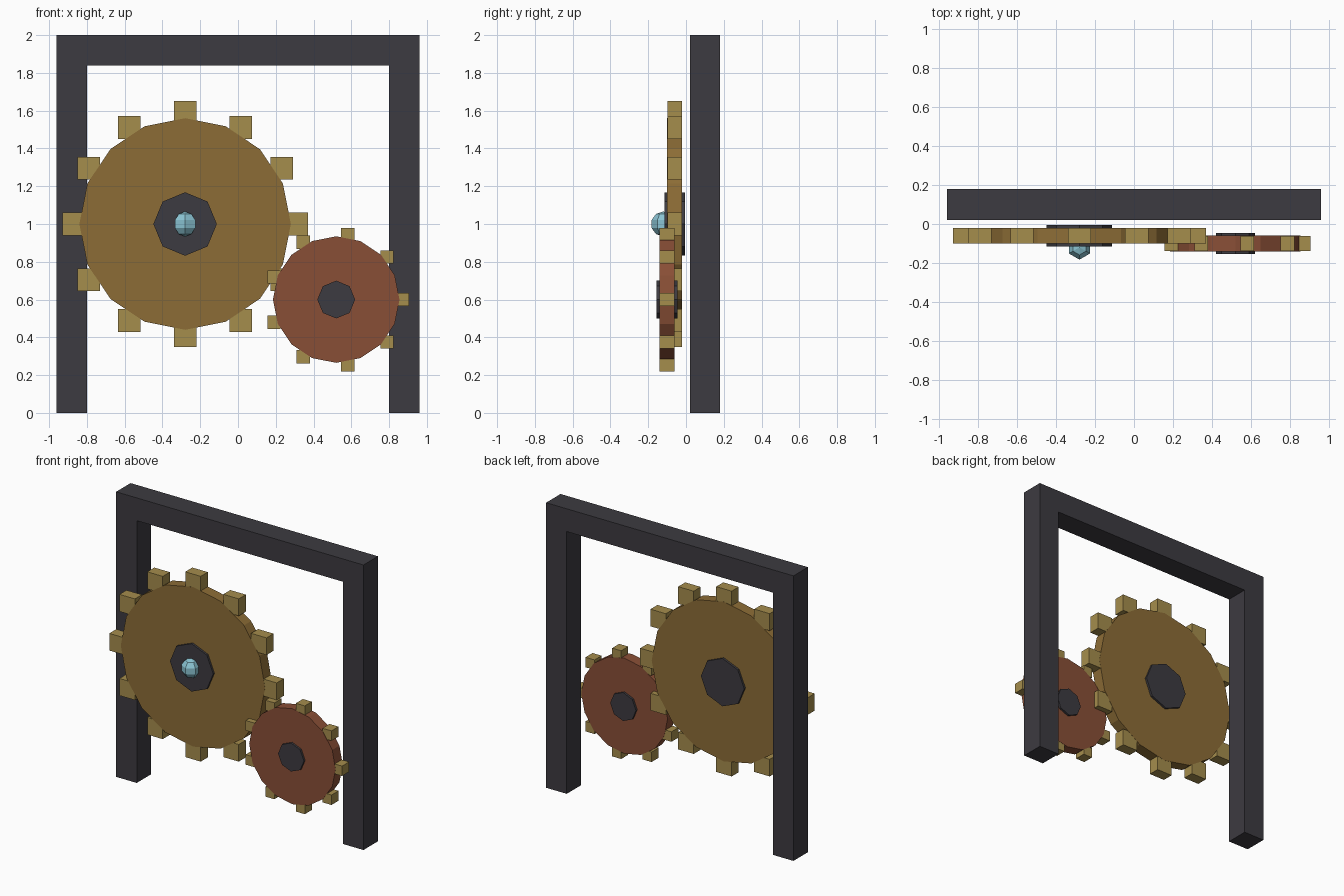
import bpy
import bmesh
from math import cos, sin, pi, radians
from mathutils import Matrix, Vector

cube = bpy.data.objects.get("Cube")
if cube:
    bpy.data.objects.remove(cube, do_unlink=True)


def material(name, rgb):
    mat = bpy.data.materials.new(name)
    mat.use_nodes = True
    mat.diffuse_color = (*rgb, 1)
    bsdf = next(n for n in mat.node_tree.nodes if n.type == "BSDF_PRINCIPLED")
    bsdf.inputs["Base Color"].default_value = (*rgb, 1)
    return mat


iron = material("dark iron", (0.046, 0.043, 0.052))
brass = material("aged brass", (0.265, 0.152, 0.037))
tooth_gold = material("pale brass", (0.376, 0.266, 0.073))
copper = material("copper", (0.25, 0.078, 0.037))
crystal = material("pale blue crystal", (0.26, 0.56, 0.66))


def finish(name, bm, mat):
    bmesh.ops.recalc_face_normals(bm, faces=bm.faces)
    mesh = bpy.data.meshes.new(name)
    bm.to_mesh(mesh)
    bm.free()
    mesh.materials.append(mat)
    obj = bpy.data.objects.new(name, mesh)
    bpy.context.collection.objects.link(obj)
    return obj


def disc(name, centre, radius, depth, sides, mat):
    """Flat-sided disc whose axis runs front to back."""
    bm = bmesh.new()
    turn = Matrix.Rotation(pi / 2, 4, "X") @ Matrix.Rotation(pi / 2, 4, "Z")
    bmesh.ops.create_cone(bm, cap_ends=True, segments=sides, radius1=radius,
                          radius2=radius, depth=depth,
                          matrix=Matrix.Translation(centre) @ turn)
    return finish(name, bm, mat)


def teeth(name, centre, count, ring, size, depth, mat):
    """Ring of upright blocks around a gear."""
    bm = bmesh.new()
    for i in range(count):
        a = 2 * pi * i / count
        spot = Vector(centre) + Vector((ring * cos(a), 0, ring * sin(a)))
        bmesh.ops.create_cube(bm, size=1, matrix=Matrix.Translation(spot)
                              @ Matrix.Diagonal((size, depth, size, 1)))
    return finish(name, bm, mat)


def gear(name, centre, radius, hub_radius, hub_sides, count, ring, size, mat):
    disc(name + "_wheel", centre, radius, 0.08, 16, mat)
    # Teeth sit a hair inside the wheel faces
    teeth(name + "_teeth", centre, count, ring, size, 0.078, tooth_gold)
    disc(name + "_hub", centre, hub_radius, 0.11, hub_sides, iron)


# Open-bottomed frame: arch outline pushed from front to back
bm = bmesh.new()
half = [(0.96, 0), (0.96, 2), (0.80, 1.84), (0.80, 0)]
outline = [half[0], half[1], (-0.96, 2), (-0.96, 0),
           (-0.80, 0), (-0.80, 1.84), half[2], half[3]]
face = bm.faces.new([bm.verts.new((x, 0.02, z)) for x, z in outline])
pushed = bmesh.ops.extrude_face_region(bm, geom=[face])["geom"]
bmesh.ops.translate(bm, vec=(0, 0.16, 0),
                    verts=[v for v in pushed if isinstance(v, bmesh.types.BMVert)])
finish("frame", bm, iron)

# Two meshing gears
gear("large_gear", (-0.28, -0.06, 1.0), 0.56, 0.168, 8, 12, 0.59, 0.12, brass)
gear("small_gear", (0.52, -0.10, 0.6), 0.335, 0.10, 8, 9, 0.35, 0.07, copper)

# Faceted crystal set in the large hub
bm = bmesh.new()
bmesh.ops.create_uvsphere(bm, u_segments=6, v_segments=5, radius=0.066,
                          matrix=Matrix.Translation((-0.28, -0.12, 1.0)))
finish("crystal", bm, crystal)
